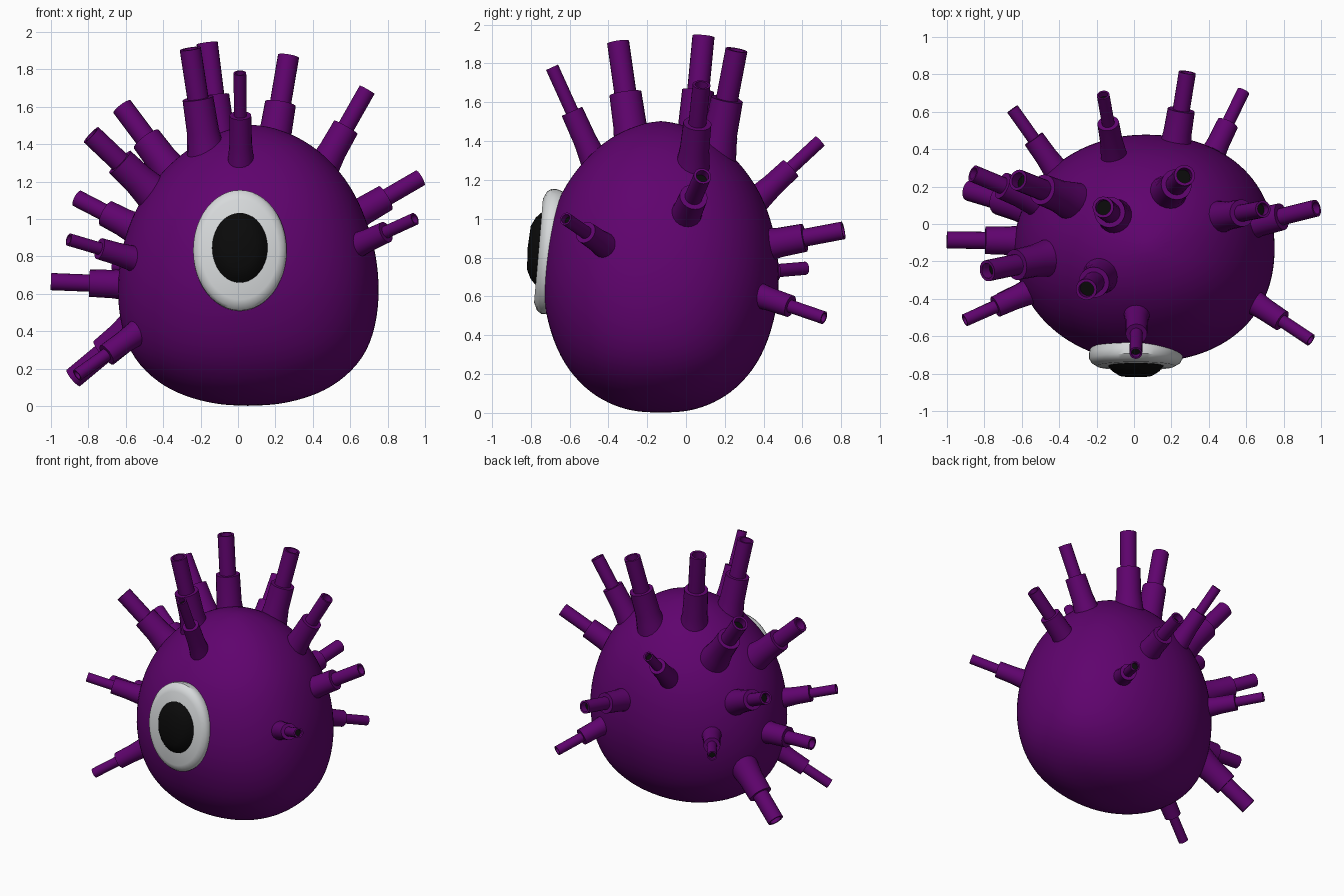
import bpy, bmesh, math
from mathutils import Vector

if "Cube" in bpy.data.objects:
    bpy.data.objects.remove(bpy.data.objects["Cube"])


def material(name, rgb):
    m = bpy.data.materials.new(name)
    m.diffuse_color = (*rgb, 1)
    m.use_nodes = True
    m.node_tree.nodes["Principled BSDF"].inputs["Base Color"].default_value = m.diffuse_color
    return m


PURPLE = material("purple", (0.116, 0.001, 0.156))
WHITE = material("off_white", (0.68, 0.70, 0.71))
BLACK = material("black", (0.003, 0.003, 0.003))


def skin(name, rings, mats, dark_from=None, angle=35):
    """Join rings of points into a closed skin; single-point rings are poles."""
    bm = bmesh.new()
    vs = [[bm.verts.new(p) for p in ring] for ring in rings]
    for k, (a, b) in enumerate(zip(vs, vs[1:])):
        n = max(len(a), len(b))
        for i in range(n):
            j = (i + 1) % n
            if len(a) == 1:
                f = bm.faces.new((a[0], b[j], b[i]))
            elif len(b) == 1:
                f = bm.faces.new((a[i], a[j], b[0]))
            else:
                f = bm.faces.new((a[i], a[j], b[j], b[i]))
            if dark_from is not None and k >= dark_from:
                f.material_index = 1
    bmesh.ops.recalc_face_normals(bm, faces=bm.faces)
    me = bpy.data.meshes.new(name)
    bm.to_mesh(me)
    bm.free()
    for m in mats:
        me.materials.append(m)
    ob = bpy.data.objects.new(name, me)
    bpy.context.collection.objects.link(ob)
    bpy.ops.object.select_all(action='DESELECT')
    ob.select_set(True)
    bpy.context.view_layer.objects.active = ob
    bpy.ops.object.shade_smooth_by_angle(angle=math.radians(angle))
    return ob


def lathe(name, origin, axis, profile, mats, su=1, sv=1, n=20, dark_from=None):
    """Turn a (radius, height) profile about an axis, optionally elliptical."""
    o, w = Vector(origin), Vector(axis).normalized()
    ref = Vector((0, 0, 1)) if abs(w.z) < 0.9 else Vector((0, 1, 0))
    u = ref.cross(w).normalized()
    v = w.cross(u)
    rings = []
    for r, h in profile:
        if r == 0:
            rings.append([o + w * h])
        else:
            rings.append([o + w * h + u * (su * r * math.cos(t)) + v * (sv * r * math.sin(t))
                          for t in (2 * math.pi * i / n for i in range(n))])
    return skin(name, rings, mats, dark_from)


# Round body: height, half width, half depth; the top leans slightly right
BODY = [(0.008, 0.17, 0.15), (0.05, 0.335, 0.27), (0.12, 0.475, 0.38), (0.25, 0.61, 0.493),
        (0.42, 0.675, 0.563), (0.62, 0.695, 0.603), (0.82, 0.675, 0.595), (1.0, 0.623, 0.56),
        (1.18, 0.533, 0.485), (1.34, 0.39, 0.355), (1.44, 0.24, 0.225), (1.49, 0.1, 0.095)]


def outline(cx, rx, ry, z, t):
    """Point on a section: elliptical on the left, fuller on the right."""
    c, s = math.cos(t), math.sin(t)
    p = 0.9 if c > 0 else 1.0
    return (cx + 1.02 * rx * math.copysign(abs(c) ** p, c),
            -0.13 + 1.025 * ry * math.copysign(abs(s) ** p, s), z)


rings = [[(0.05, -0.13, 0)]]
for z, rx, ry in BODY:
    cx = 0.055 + 0.06 * max(0, z - 1)
    rings.append([outline(cx, rx, ry, z, math.tau * i / 28) for i in range(28)])
rings.append([(0.08, -0.13, 1.505)])
body = skin("body", rings, [PURPLE], angle=180)
smooth = body.modifiers.new("smooth", 'SUBSURF')
smooth.levels = smooth.render_levels = 2

# Single eye, tilted slightly upward
GAZE = (0, -math.cos(0.085), math.sin(0.085))
lathe("eye_white", (0.01, -0.69, 0.83), GAZE,
      [(0, -0.03), (0.97, -0.03), (1, 0), (1, 0.03), (0.95, 0.052), (0.83, 0.07), (0, 0.07)],
      [WHITE], 0.25, 0.323, 48)
lathe("pupil", (0.01, -0.69, 0.84), GAZE,
      [(0, 0.05), (1, 0.05), (1, 0.07), (0.85, 0.097), (0.6, 0.12), (0, 0.126)],
      [BLACK], 0.148, 0.187, 40)


def spikes(name, base_r, tip_r, ends):
    """Two-stage spikes with a flared root and hollow tip; ends are (root, tip)."""
    for k, (root, tip) in enumerate(ends):
        axis = Vector(tip) - Vector(root)
        L, b, t = axis.length, base_r, tip_r
        step = L * 0.46
        lathe(f"{name}_spike_{k + 1}", root, axis,
              [(0, -0.1), (b * 1.3, -0.1), (b * 1.15, -0.02), (b * 1.04, 0.05), (b, step),
               (t, step), (t, L), (t * 0.72, L), (t * 0.72, L - t), (0, L - t)],
              [PURPLE, BLACK], dark_from=8)


spikes("thick", 0.083, 0.057, [
    ((-0.18, -0.28, 1.42), (-0.255, -0.35, 1.91)),
    ((-0.10, 0.04, 1.42), (-0.165, 0.09, 1.94)),
    ((0.19, 0.17, 1.40), (0.27, 0.26, 1.87)),
    ((-0.38, 0.14, 1.28), (-0.62, 0.235, 1.60)),
    ((-0.50, -0.19, 1.18), (-0.785, -0.25, 1.45)),
    ((-0.58, 0.09, 0.40), (-0.88, 0.18, 0.15))])
spikes("medium", 0.073, 0.046, [
    ((0.48, 0.04, 1.32), (0.69, 0.08, 1.69)),
    ((0.63, 0.00, 1.02), (0.975, 0.085, 1.22)),
    ((-0.57, 0.15, 0.96), (-0.86, 0.27, 1.11)),
    ((-0.62, -0.09, 0.65), (-1.00, -0.085, 0.665)),
    ((0.225, 0.44, 0.87), (0.285, 0.81, 0.94))])
spikes("thin", 0.058, 0.034, [
    ((0.015, -0.50, 1.36), (0.01, -0.69, 1.78)),
    ((0.66, -0.43, 0.87), (0.945, -0.62, 1.00)),
    ((-0.60, -0.38, 0.80), (-0.905, -0.515, 0.89)),
    ((-0.57, -0.36, 0.37), (-0.86, -0.495, 0.165)),
    ((-0.44, 0.32, 0.72), (-0.65, 0.615, 0.745)),
    ((-0.115, 0.41, 1.14), (-0.165, 0.69, 1.40)),
    ((0.43, 0.39, 0.60), (0.585, 0.71, 0.49))])
